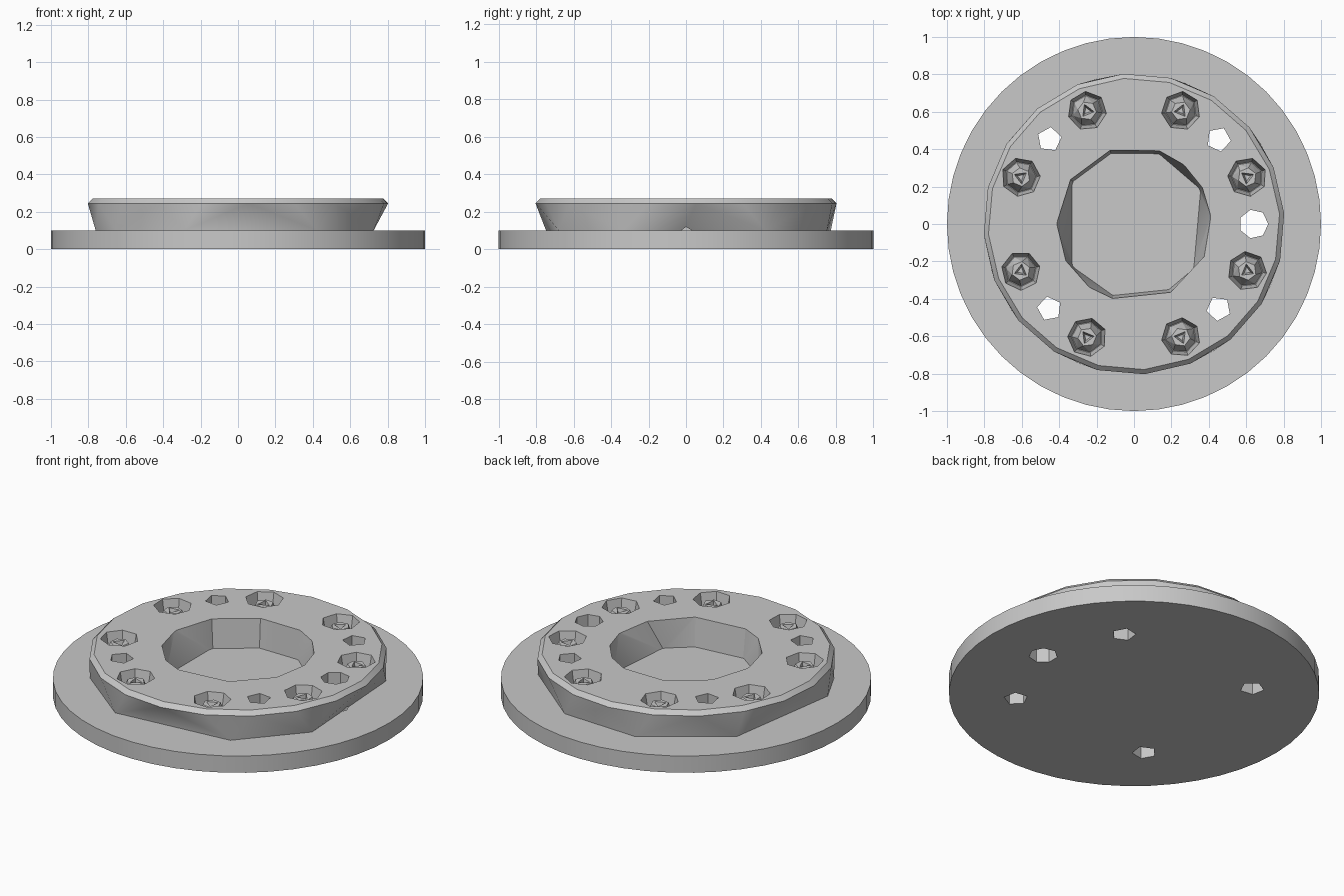
import bpy, bmesh
from math import radians, cos, sin, pi

cube = bpy.data.objects.get("Cube")
if cube:
    bpy.data.objects.remove(cube, do_unlink=True)

GREY = (0.58, 0.58, 0.58, 1)
metal = bpy.data.materials.new("grey_metal")
metal.use_nodes = True
metal.diffuse_color = GREY
metal.node_tree.nodes["Principled BSDF"].inputs["Base Color"].default_value = GREY


def ring(r, z, angles, x=0, y=0):
    return [(x + r * cos(radians(a)), y + r * sin(radians(a)), z) for a in angles]


def even(n, start=0):
    return [start + 360 * i / n for i in range(n)]


def hull(name, points):
    """Solid spanning a stack of rings."""
    bm = bmesh.new()
    for p in points:
        bm.verts.new(p)
    bmesh.ops.convex_hull(bm, input=bm.verts[:])
    bmesh.ops.dissolve_limit(bm, angle_limit=radians(0.5), verts=bm.verts[:], edges=bm.edges[:])
    bmesh.ops.recalc_face_normals(bm, faces=bm.faces[:])
    mesh = bpy.data.meshes.new(name)
    bm.to_mesh(mesh)
    bm.free()
    mesh.materials.append(metal)
    ob = bpy.data.objects.new(name, mesh)
    bpy.context.collection.objects.link(ob)
    return ob


def activate(ob):
    bpy.ops.object.select_all(action='DESELECT')
    ob.select_set(True)
    bpy.context.view_layer.objects.active = ob


def cut(ob, cutters):
    activate(ob)
    for c in cutters:
        mod = ob.modifiers.new("cut", 'BOOLEAN')
        mod.operation = 'DIFFERENCE'
        mod.solver = 'EXACT'
        mod.object = c
        bpy.ops.object.modifier_apply(modifier=mod.name)


# Flange disc and raised hub with a coarse, faceted foot
flange = hull("flange", ring(1, 0, even(48)) + ring(1, 0.1, even(48)))
foot = [-145, -111, -58, -25, 32, 70, 105, 145, 198]
rim = even(20, 4)
hub = hull("hub", ring(0.8, 0.1, foot) + ring(0.805, 0.245, rim) + ring(0.78, 0.27, rim))

# Centre bore, closed below by the flange
bore_top = [5, 28, 50, 71, 108, 145, 180, 208, 235, 254, 298, 336]
bore_floor = [28, 71, 108, 145, 215, 254, 298, 322]
bore = hull("bore_cutter", ring(0.395, 0.08, bore_floor) + ring(0.415, 0.28, bore_top))

# Five bolt holes running right through
holes = []
for a in (0, 45, 135, 225, 315):
    x, y = 0.64 * cos(radians(a)), 0.64 * sin(radians(a))
    sides = even(7, a) if a == 0 else even(5, a + 20)
    r = 0.078 if a == 0 else 0.066
    holes.append(hull("hole_cutter", ring(r, -0.1, sides, x, y) + ring(r, 0.4, sides, x, y)))

# Eight pockets, each holding a socket screw head
pockets, heads = [], []
for i, a in enumerate(even(8, 22.5)):
    x, y = 0.655 * cos(radians(a)), 0.655 * sin(radians(a))
    sides = even(7, a + i * 17)
    pockets.append(hull("pocket_cutter",
                        ring(0.085, 0.165, sides, x, y) + ring(0.106, 0.28, sides, x, y)))
    head = hull("screw_head",
                ring(0.083, 0.16, sides, x, y) + ring(0.05, 0.245, even(6, a), x, y))
    socket = hull("socket_cutter",
                  ring(0.02, 0.2, even(3, a), x, y) + ring(0.04, 0.25, even(3, a), x, y))
    cut(head, [socket])
    bpy.data.objects.remove(socket, do_unlink=True)
    heads.append(head)

cut(hub, [bore] + holes + pockets)
cut(flange, holes)
for c in [bore] + holes + pockets:
    bpy.data.objects.remove(c, do_unlink=True)

for ob in (flange, hub):
    activate(ob)
    bpy.ops.object.shade_smooth_by_angle(angle=radians(30))
